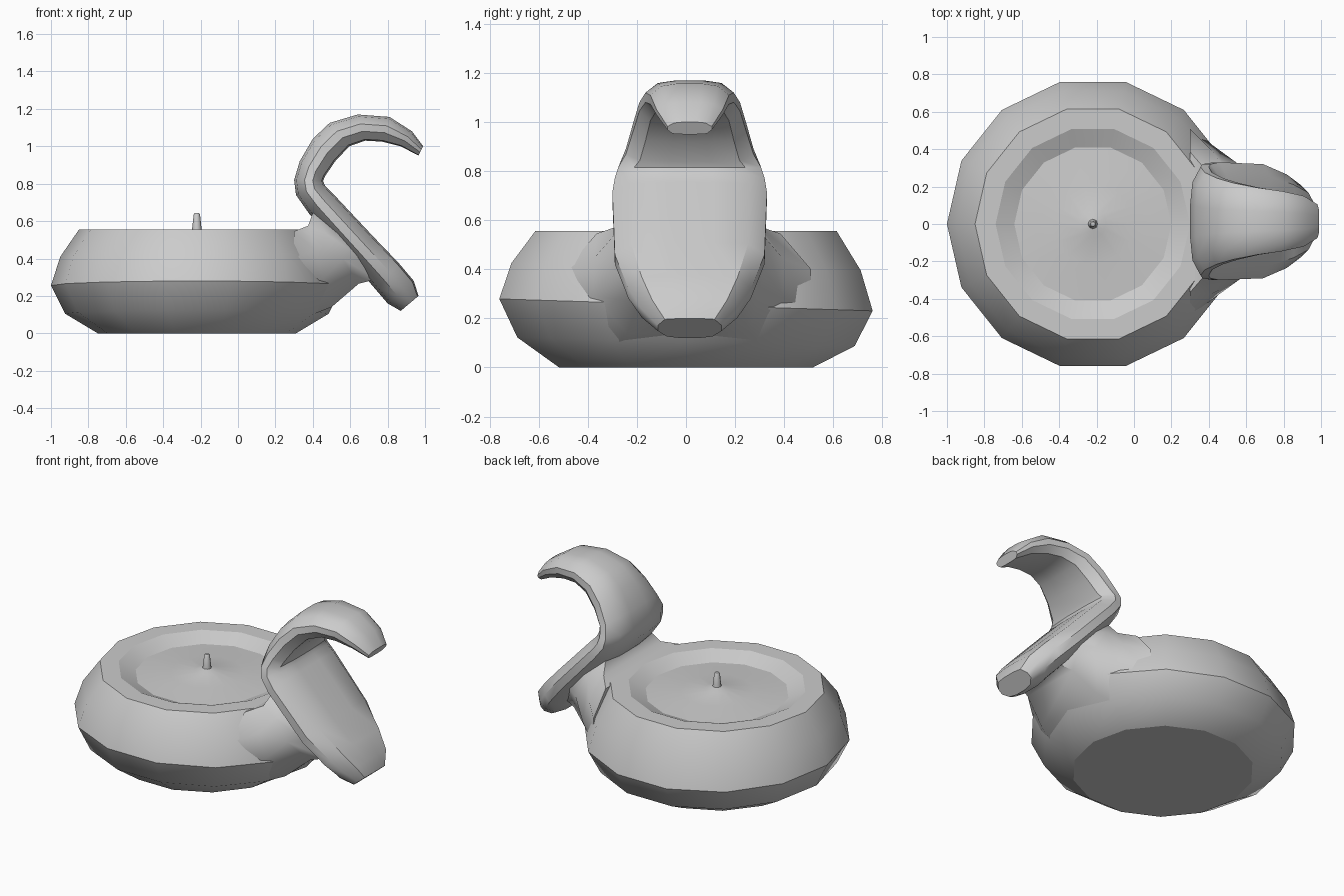
import bpy, bmesh, math
from mathutils import Vector

if "Cube" in bpy.data.objects:
    bpy.data.objects.remove(bpy.data.objects["Cube"])

CX = -0.22      # axis of the round body
SIDES = 14


def loft(name, rings, cap_start=True, cap_end=True, sharp=(), angle=180):
    """Skin a list of equal-length closed rings; crease chosen rings and steep edges."""
    bm = bmesh.new()
    vr = [[bm.verts.new(p) for p in ring] for ring in rings]
    n = len(vr[0])
    for a, b in zip(vr, vr[1:]):
        for i in range(n):
            j = (i + 1) % n
            bm.faces.new((a[i], a[j], b[j], b[i]))
    if cap_start:
        bm.faces.new(vr[0][::-1])
    if cap_end:
        bm.faces.new(vr[-1])
    bmesh.ops.recalc_face_normals(bm, faces=bm.faces)
    for f in bm.faces:
        f.smooth = True
    for e in bm.edges:
        if len(e.link_faces) == 2 and e.calc_face_angle() > math.radians(angle):
            e.smooth = False
    for k in sharp:
        for i in range(n):
            bm.edges.get((vr[k][i], vr[k][(i + 1) % n])).smooth = False
    me = bpy.data.meshes.new(name)
    bm.to_mesh(me)
    bm.free()
    ob = bpy.data.objects.new(name, me)
    bpy.context.collection.objects.link(ob)
    return ob


def circle(r, z, n=SIDES, tilt=0.0):
    pts = []
    for i in range(n):
        a = 2 * math.pi * i / n
        pts.append(Vector((CX + r * math.cos(a), r * math.sin(a),
                           z - tilt * math.sin(a))))
    return pts


# Round dish: base, bulging wall, flat rim, sloping inner wall
dish = [(0.53, 0, 0), (0.705, 0.105, 0.018), (0.78, 0.255, 0.025),
        (0.73, 0.41, 0.015), (0.63, 0.555, 0), (0.52, 0.555, 0), (0.42, 0.51, 0)]
loft("dish", [circle(r, z, tilt=t) for r, z, t in dish],
     cap_end=False, sharp=(0, 2, 4, 5))

# Wax surface rising gently to the wick
loft("wax", [circle(r, z) for r, z in
             ((0.42, 0.51), (0.22, 0.525), (0.07, 0.54), (0.027, 0.555))],
     cap_start=False)

# Wick
loft("wick", [circle(r, z, 8) for r, z in
              ((0.028, 0.54), (0.024, 0.57), (0.017, 0.635), (0.012, 0.642))],
     angle=50)

# Curled handle: outer point, inner point (x, z) and half width at each station
stations = [
    ((0.99, 1.00), (0.965, 0.95), 0.09),
    ((0.93, 1.08), (0.87, 1.00), 0.135),
    ((0.81, 1.157), (0.77, 1.025), 0.16),
    ((0.64, 1.17), (0.68, 1.03), 0.18),
    ((0.49, 1.125), (0.595, 1.00), 0.205),
    ((0.40, 1.04), (0.52, 0.92), 0.23),
    ((0.33, 0.92), (0.465, 0.84), 0.26),
    ((0.30, 0.82), (0.455, 0.815), 0.29),
    ((0.31, 0.74), (0.465, 0.79), 0.305),
    ((0.38, 0.64), (0.50, 0.755), 0.315),
    ((0.62, 0.37), (0.73, 0.51), 0.305),
    ((0.74, 0.23), (0.86, 0.375), 0.25),
    ((0.80, 0.16), (0.94, 0.28), 0.195),
    ((0.87, 0.12), (0.965, 0.20), 0.13),
]
section = [(1, 0.36), (0.72, 0.08), (0.3, 0), (-0.3, 0), (-0.72, 0.08), (-1, 0.36),
           (-1, 0.64), (-0.78, 0.95), (-0.3, 1), (0.3, 1), (0.78, 0.95), (1, 0.64)]
rings = []
for (ox, oz), (ix, iz), w in stations:
    rings.append([Vector((ox + (ix - ox) * t, 0.015 + u * w, oz + (iz - oz) * t))
                  for u, t in section])
loft("handle", rings, angle=38)

# Neck joining dish and handle: (x, z) top and bottom with half width
neck = [((0.30, 0.545), (0.30, 0.06), 0.50), ((0.375, 0.575), (0.50, 0.14), 0.385),
        ((0.40, 0.645), (0.645, 0.265), 0.31), ((0.47, 0.64), (0.74, 0.29), 0.26)]
rings = []
for (tx, tz), (bx, bz), w in neck:
    rings.append([Vector((tx + (bx - tx) * t, 0.01 + u * w, tz + (bz - tz) * t))
                  for u, t in ((0.75, 0), (-0.75, 0), (-1, 0.3), (-1, 0.65),
                               (-0.65, 1), (0.65, 1), (1, 0.65), (1, 0.3))])
loft("neck", rings, angle=55)
